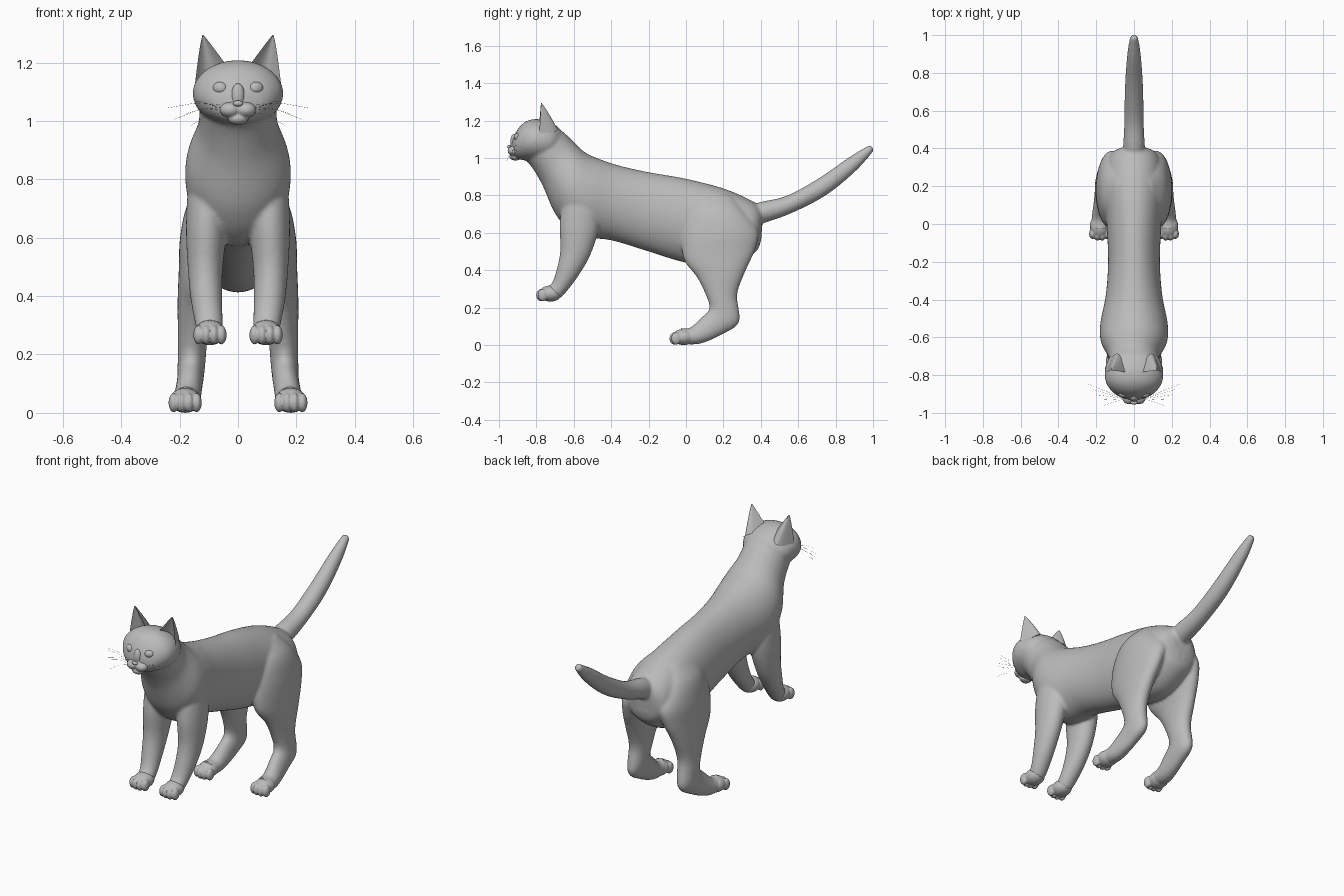
import bpy, bmesh, math
from mathutils import Matrix, Vector

if "Cube" in bpy.data.objects:
    bpy.data.objects.remove(bpy.data.objects["Cube"])

GREY = (0.5, 0.5, 0.5, 1)
fur = bpy.data.materials.new("grey_fur")
fur.use_nodes = True
fur.diffuse_color = GREY
fur.node_tree.nodes["Principled BSDF"].inputs["Base Color"].default_value = GREY


def spline(a, b, c, d, t):
    """Catmull-Rom blend of four rings."""
    return [0.5 * (2 * q + (r - p) * t + (2 * p - 5 * q + 4 * r - s) * t * t
                   + (3 * q - p - 3 * r + s) * t ** 3)
            for p, q, r, s in zip(a, b, c, d)]


def skin_rings(bm, loops):
    """Close a row of vertex loops into one solid."""
    n = len(loops[0])
    rows = [[bm.verts.new(p) for p in loop] for loop in loops]
    for a, b in zip(rows, rows[1:]):
        for i in range(n):
            j = (i + 1) % n
            bm.faces.new((a[i], a[j], b[j], b[i]))
    bm.faces.new(rows[0])
    bm.faces.new(rows[-1])


def loft(bm, rings, side=1, steps=6, n=56):
    """Ring: y and z of one edge, y and z of the opposite edge, x centre, half width."""
    ext = [rings[0]] + rings + [rings[-1]]
    fine = [spline(*ext[i:i + 4], k / steps)
            for i in range(len(rings) - 1) for k in range(steps)] + [rings[-1]]
    loops = []
    for y1, z1, y2, z2, x, w in fine:
        loop = []
        for k in range(n):
            a = math.tau * k / n
            c, s = math.cos(a), math.sin(a)
            loop.append((side * x + w * s, (y1 + y2) / 2 + c * (y1 - y2) / 2,
                         (z1 + z2) / 2 + c * (z1 - z2) / 2))
        loops.append(loop)
    skin_rings(bm, loops)


def ball(bm, centre, radii, turn=0):
    m = (Matrix.Translation(centre) @ Matrix.Rotation(turn, 4, "Z")
         @ Matrix.Diagonal((*radii, 1)))
    bmesh.ops.create_uvsphere(bm, u_segments=24, v_segments=14, radius=1, matrix=m)


def finish(name, bm, voxel=0, relax=0):
    bmesh.ops.recalc_face_normals(bm, faces=bm.faces)
    for f in bm.faces:
        f.smooth = True
    me = bpy.data.meshes.new(name)
    bm.to_mesh(me)
    bm.free()
    me.materials.append(fur)
    ob = bpy.data.objects.new(name, me)
    bpy.context.collection.objects.link(ob)
    if voxel:
        rm = ob.modifiers.new("fuse", "REMESH")
        rm.mode = "VOXEL"
        rm.voxel_size = voxel
        rm.use_smooth_shade = True
        sm = ob.modifiers.new("relax", "SMOOTH")
        sm.factor = 0.5
        sm.iterations = relax
    return ob


# Profiles
torso = [
    (.41, .73, .405, .6, 0, .06), (.345, .775, .375, .5, 0, .13),
    (.2, .837, .22, .415, 0, .158), (0, .889, 0, .44, 0, .145),
    (-.2, .924, -.2, .5, 0, .137), (-.36, .96, -.4, .56, 0, .15),
    (-.47, .997, -.58, .585, 0, .178), (-.54, 1.03, -.692, .69, 0, .176),
    (-.6, 1.085, -.77, .86, 0, .138), (-.66, 1.14, -.835, .965, 0, .13),
    (-.74, 1.17, -.88, 1, 0, .115)]
skull = [
    (-.65, 1.13, -.7, 1, 0, .09), (-.7, 1.178, -.73, .985, 0, .135),
    (-.77, 1.205, -.79, .98, 0, .154), (-.83, 1.205, -.84, .985, 0, .15),
    (-.875, 1.182, -.88, .99, 0, .125), (-.905, 1.145, -.91, 1, 0, .09),
    (-.925, 1.105, -.922, 1.01, 0, .05), (-.932, 1.08, -.93, 1.03, 0, .02)]
tail = [
    (.33, .74, .35, .63, 0, .05), (.4, .765, .41, .65, 0, .057),
    (.54, .799, .56, .703, 0, .051), (.71, .892, .745, .798, 0, .048),
    (.87, 1.003, .905, .927, 0, .037), (.97, 1.064, .995, 1.028, 0, .023),
    (.988, 1.07, 1.003, 1.045, 0, .015)]
foreleg = [
    (-.61, .88, -.51, .88, .09, .04), (-.655, .78, -.47, .78, .104, .064),
    (-.675, .65, -.465, .63, .108, .07), (-.672, .51, -.512, .48, .112, .06),
    (-.69, .41, -.575, .37, .108, .054), (-.715, .335, -.635, .29, .1, .048),
    (-.75, .3, -.67, .25, .096, .044)]
hindleg = [
    (.1, .8, .24, .8, .07, .03), (.03, .72, .31, .72, .1, .07),
    (-.02, .6, .385, .61, .112, .086), (-.012, .46, .37, .51, .13, .073),
    (.06, .36, .318, .395, .148, .059), (.113, .25, .274, .27, .155, .051),
    (.123, .19, .285, .125, .16, .047), (.08, .145, .2, .06, .165, .045),
    (.02, .092, .08, .008, .175, .047), (-.03, .092, -.01, .004, .18, .048)]

# Body: torso, head, tail and legs fused into one skin
bm = bmesh.new()
for part in (torso, skull, tail):
    loft(bm, part)
for side in (1, -1):
    loft(bm, foreleg, side)
    loft(bm, hindleg, side)
    ball(bm, (side * .02, .378, .575), (.022, .028, .026))
finish("body", bm, .007, 14)

# Muzzle: whisker pads, chin and bridge
bm = bmesh.new()
for side in (1, -1):
    ball(bm, (side * .027, -.92, 1.038), (.036, .034, .027))
ball(bm, (0, -.912, 1.008), (.036, .032, .022))
ball(bm, (0, -.918, 1.085), (.024, .022, .045))
finish("muzzle", bm, .004, 5)

# Nose
bm = bmesh.new()
ball(bm, (0, -.946, 1.06), (.018, .01, .01))
finish("nose", bm)

for side, label in ((1, "left"), (-1, "right")):
    # Paws with four toes each
    for kind, x, y, z in (("front", .096, -.725, .275), ("hind", .181, -.012, .043)):
        bm = bmesh.new()
        ball(bm, (side * x, y, z), (.053, .062, .043))
        for k in range(4):
            off = k - 1.5
            ball(bm, (side * x + off * .026, y - .054 + abs(off) * .009, z - .008),
                 (.018, .027, .033))
        finish(f"{label}_{kind}_paw", bm, .004, 4)

    # Eye
    bm = bmesh.new()
    ball(bm, (side * .062, -.898, 1.112), (.027, .02, .022), side * .5)
    finish(f"{label}_eye", bm)

    # Ear: crescent section tapering to a point
    bm = bmesh.new()
    inner, outer = Vector((.036, -.785, 1.185)), Vector((.148, -.785, 1.12))
    tip = Vector((.121, -.775, 1.297))
    loops = []
    for h in range(9):
        s = h / 8 * .98
        width = (1 - s) ** .9
        arc = [k / 8 for k in range(9)]
        path = [(t, .1) for t in arc] + [(t, .05) for t in reversed(arc[1:-1])]
        loop = []
        for t, depth in path:
            p = inner.lerp(outer, t)
            p = tip + (p - tip) * (1 - s)
            p.x += (width - 1 + s) * (t - .4) * .12
            p.y += depth * width * math.sin(math.pi * t)
            loop.append((side * p.x, p.y, p.z))
        loops.append(loop)
    skin_rings(bm, loops)
    ear = finish(f"{label}_ear", bm)
    bpy.ops.object.select_all(action="DESELECT")
    ear.select_set(True)
    bpy.context.view_layer.objects.active = ear
    bpy.ops.object.shade_smooth_by_angle(angle=math.radians(50))

    # Whiskers: fine drooping hairs
    cu = bpy.data.curves.new(f"{label}_whiskers", "CURVE")
    cu.dimensions = "3D"
    cu.bevel_depth = .0004
    cu.bevel_resolution = 0
    for k in range(5):
        root = Vector((side * .05, -.925, 1.03 + .006 * k))
        end = Vector((side * (.16 + .02 * k), -.96 + .028 * k, .985 + .02 * (k * 2 % 5)))
        mid = root.lerp(end, .5) + Vector((0, 0, .012))
        sp = cu.splines.new("POLY")
        sp.points.add(2)
        for point, co in zip(sp.points, (root, mid, end)):
            point.co = (*co, 1)
    cu.materials.append(fur)
    bpy.context.collection.objects.link(bpy.data.objects.new(cu.name, cu))
